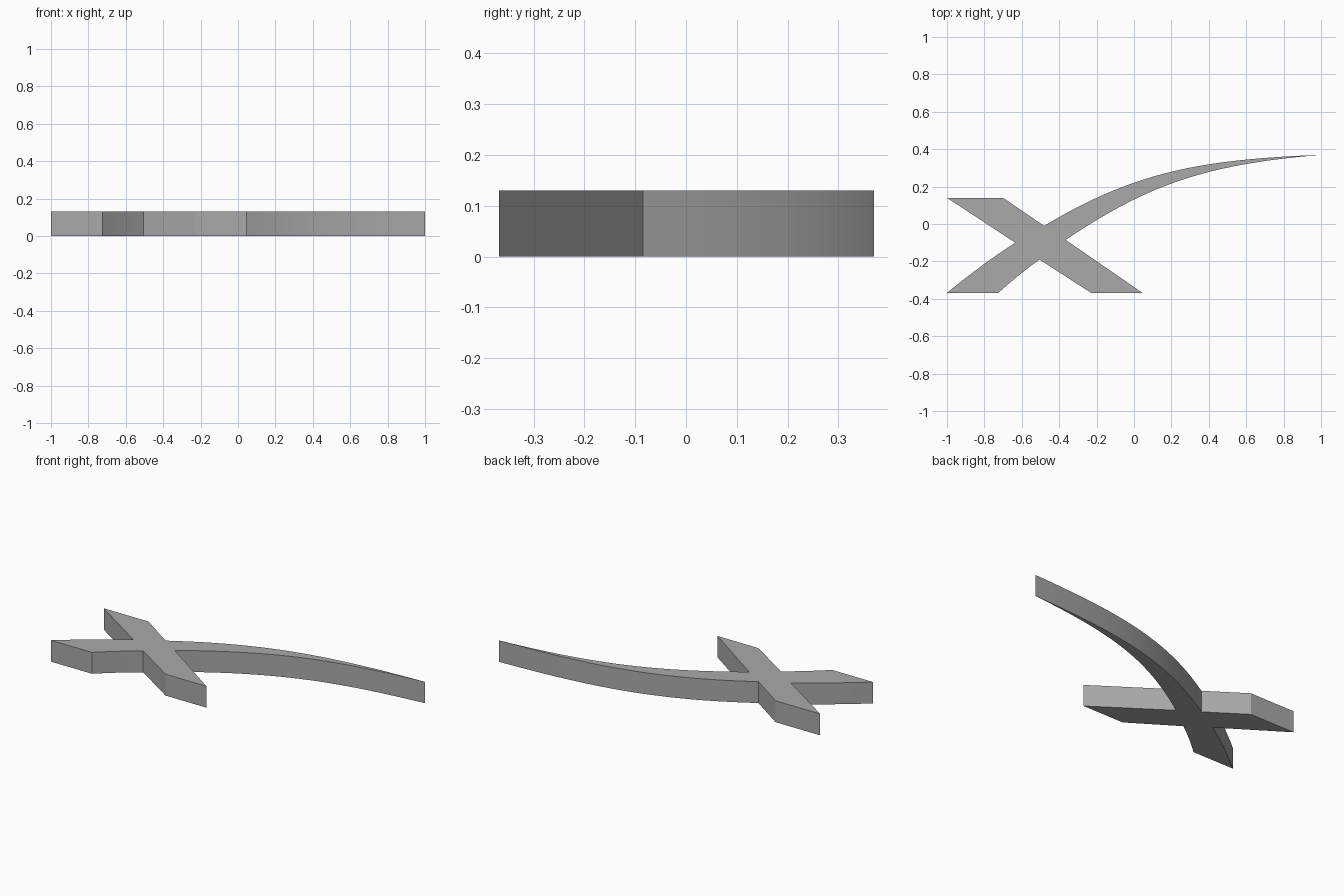
import bpy, bmesh
from mathutils import Vector
from mathutils.geometry import interpolate_bezier

cube = bpy.data.objects.get("Cube")
if cube:
    bpy.data.objects.remove(cube, do_unlink=True)

HEIGHT = 0.13


def curve(a, b, c, d, count):
    pts = [Vector((*p, 0)) for p in (a, b, c, d)]
    return [(p.x, p.y) for p in interpolate_bezier(*pts, count)]


grey = bpy.data.materials.new("plain grey")
grey.use_nodes = True
colour = (0.4, 0.4, 0.4, 1)
grey.diffuse_color = colour
grey.node_tree.nodes["Principled BSDF"].inputs["Base Color"].default_value = colour

# Long tapering arm: upper edge out to the tip, lower edge back to the crossing
tip = (1, 0.37)
upper = curve((-0.48, -0.01), (0.0, 0.28), (0.36, 0.345), tip, 24)
lower = curve(tip, (0.42, 0.32), (0.1, 0.23), (-0.365, -0.085), 24)

# Short legs around the crossing, with gently bowed edges on the curved stroke
outline = [(-1, 0.14), (-0.7, 0.14)] + upper + lower[1:]
outline += [(0.045, -0.368), (-0.23, -0.368)]
outline += curve((-0.505, -0.19), (-0.575, -0.24), (-0.65, -0.3), (-0.725, -0.368), 6)
outline += curve((-1, -0.368), (-0.88, -0.27), (-0.76, -0.18), (-0.635, -0.1), 6)

# Extrude the flat outline into a slab
bm = bmesh.new()
base = bm.faces.new([bm.verts.new((x, y, 0)) for x, y in outline])
result = bmesh.ops.extrude_face_region(bm, geom=[base], use_keep_orig=True)
top = [v for v in result["geom"] if isinstance(v, bmesh.types.BMVert)]
bmesh.ops.translate(bm, verts=top, vec=(0, 0, HEIGHT))
bmesh.ops.recalc_face_normals(bm, faces=bm.faces)
mesh = bpy.data.meshes.new("swept_cross")
bm.to_mesh(mesh)
bm.free()
mesh.materials.append(grey)

cross = bpy.data.objects.new("swept_cross", mesh)
bpy.context.collection.objects.link(cross)
bpy.context.view_layer.objects.active = cross
cross.select_set(True)
bpy.ops.object.shade_smooth_by_angle(angle=0.4)
